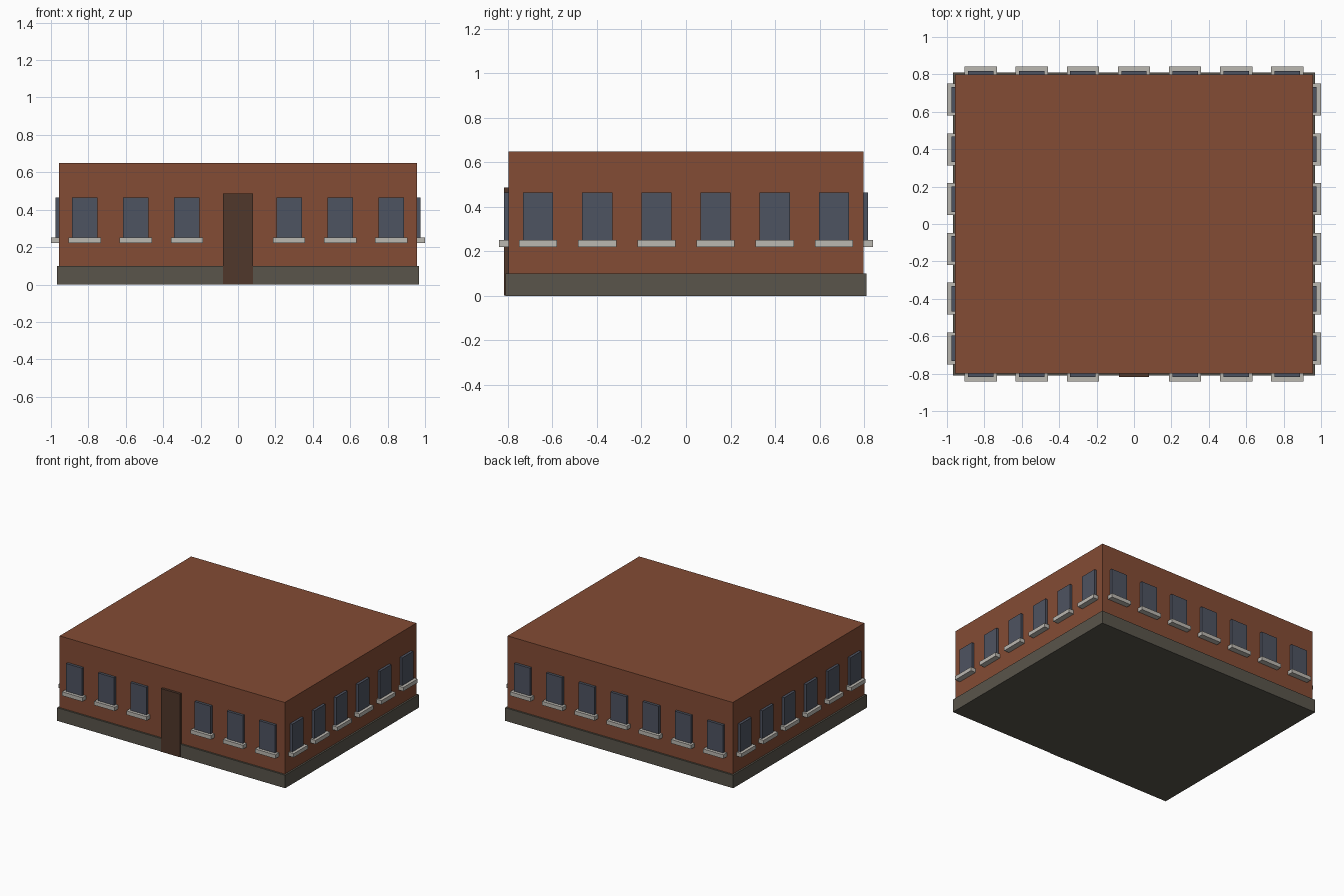
import bpy
import bmesh
from math import pi
from mathutils import Matrix, Vector

if "Cube" in bpy.data.objects:
    bpy.data.objects.remove(bpy.data.objects["Cube"], do_unlink=True)


def material(name, rgb):
    mat = bpy.data.materials.new(name)
    mat.use_nodes = True
    mat.diffuse_color = (*rgb, 1)
    mat.node_tree.nodes["Principled BSDF"].inputs["Base Color"].default_value = (*rgb, 1)
    return mat


BRICK = material("brick brown", (0.23, 0.072, 0.035))
STONE = material("dark stone", (0.1, 0.09, 0.07))
GLASS = material("blue grey glass", (0.076, 0.087, 0.12))
WOOD = material("dark wood", (0.08, 0.039, 0.024))
SILL = material("pale stone", (0.5, 0.48, 0.44))


def box(name, low, high, mat, turn=0.0):
    """Axis-aligned box between two corners, then turned about the z axis."""
    low, high = Vector(low), Vector(high)
    bm = bmesh.new()
    bmesh.ops.create_cube(bm, size=1)
    bm.transform(Matrix.Rotation(turn, 4, "Z")
                 @ Matrix.Translation((low + high) / 2)
                 @ Matrix.Diagonal((*(high - low), 1)))
    mesh = bpy.data.meshes.new(name)
    bm.to_mesh(mesh)
    bm.free()
    mesh.materials.append(mat)
    obj = bpy.data.objects.new(name, mesh)
    bpy.context.collection.objects.link(obj)


HALF_X, HALF_Y, HEIGHT = 0.956, 0.798, 0.65
LIP, PLINTH_TOP = 0.013, 0.1

# Solid plinth, and the main block with a flat roof standing on it
box("plinth", (-HALF_X - LIP, -HALF_Y - LIP, 0),
    (HALF_X + LIP, HALF_Y + LIP, PLINTH_TOP), STONE)
box("walls", (-HALF_X, -HALF_Y, PLINTH_TOP), (HALF_X, HALF_Y, HEIGHT), BRICK)

# Door in the middle of the front
box("front_door", (-0.08, -HALF_Y - 0.019, 0.002), (0.08, -HALF_Y + 0.02, 0.487), WOOD)


def window_row(side, turn, half_width, distance, count, skip=None):
    """Evenly spaced windows with sills along one wall."""
    step = 2 * half_width / count
    for i in range(count):
        if i == skip:
            continue
        x = -half_width + step * (i + 0.5)
        box(f"{side}_window_{i + 1}", (x - 0.068, -distance - 0.02, 0.235),
            (x + 0.068, -distance + 0.02, 0.464), GLASS, turn)
        box(f"{side}_sill_{i + 1}", (x - 0.086, -distance - 0.043, 0.221),
            (x + 0.086, -distance + 0.02, 0.251), SILL, turn)


# Windows on all four walls; the door takes the middle bay of the front
window_row("front", 0, HALF_X, HALF_Y, 7, skip=3)
window_row("back", pi, HALF_X, HALF_Y, 7)
window_row("left", pi / 2, HALF_Y, HALF_X, 6)
window_row("right", -pi / 2, HALF_Y, HALF_X, 6)
